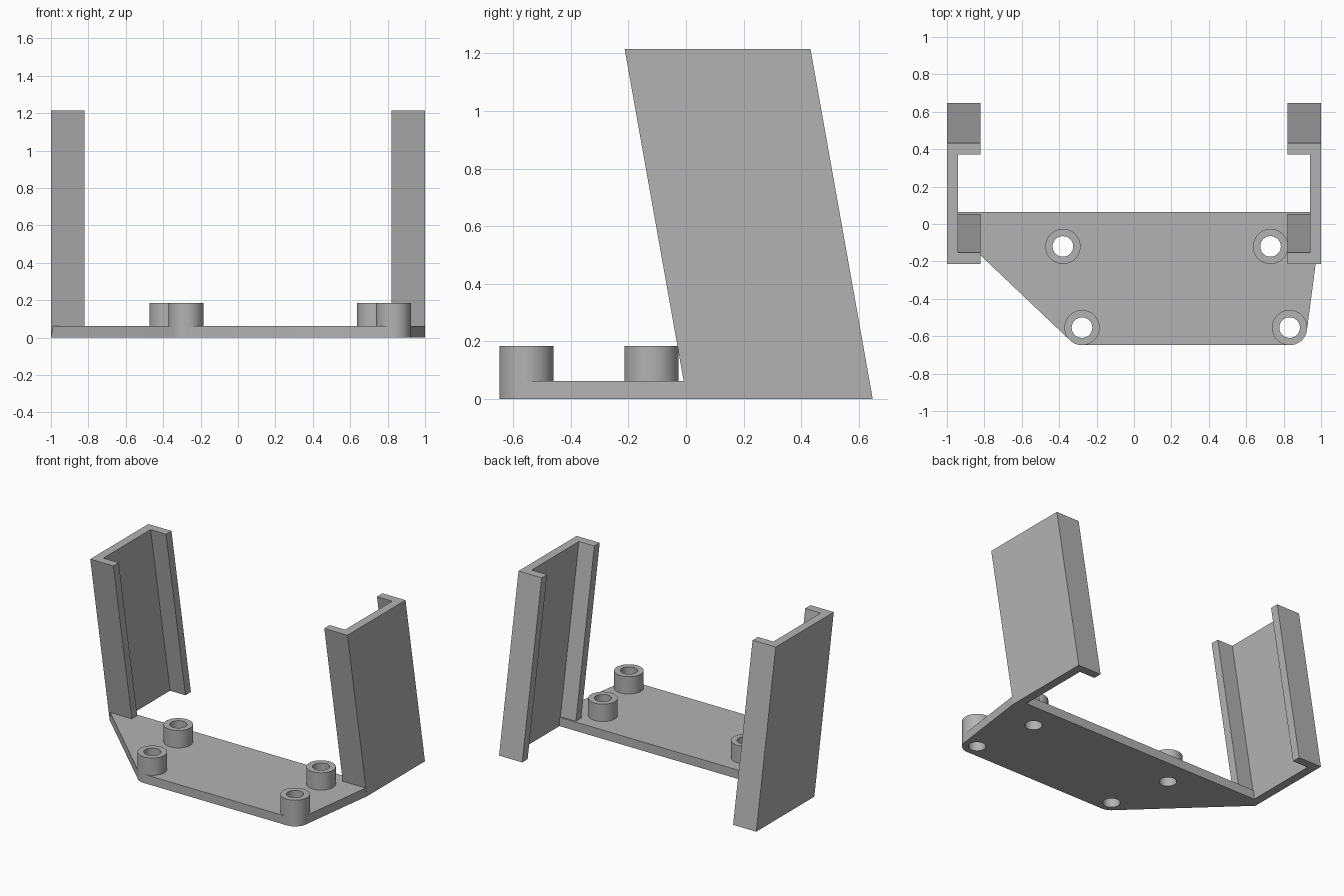
import bpy, bmesh
from math import cos, sin, radians

cube = bpy.data.objects.get("Cube")
if cube:
    bpy.data.objects.remove(cube, do_unlink=True)

PLATE_H, BOSS_H, LEG_H = 0.062, 0.184, 1.215
BOSS_R, HOLE_R = 0.094, 0.055
WALL = 0.06
FRONT, BACK, LEAN = 0.003, 0.648, -0.216
POSTS = [(-0.38, -0.12), (0.73, -0.12), (-0.278, -0.554), (0.832, -0.554)]

grey = bpy.data.materials.new("grey plastic")
grey.use_nodes = True
colour = (0.45, 0.45, 0.45, 1)
grey.diffuse_color = colour
grey.node_tree.nodes["Principled BSDF"].inputs["Base Color"].default_value = colour


def prism(name, outline, z0, z1, lean=0.0):
    """Extrude a plan outline upward, shifting the top in y by lean."""
    bm = bmesh.new()
    base = bm.faces.new([bm.verts.new((x, y, z0)) for x, y in outline])
    top = bmesh.ops.extrude_face_region(bm, geom=[base])["geom"]
    for v in top:
        if isinstance(v, bmesh.types.BMVert):
            v.co.y += lean
            v.co.z = z1
    bmesh.ops.recalc_face_normals(bm, faces=bm.faces)
    mesh = bpy.data.meshes.new(name)
    bm.to_mesh(mesh)
    bm.free()
    mesh.materials.append(grey)
    obj = bpy.data.objects.new(name, mesh)
    bpy.context.collection.objects.link(obj)
    return obj


def arc(centre, r, a0, a1, n):
    angles = [radians(a0 + (a1 - a0) * i / n) for i in range(n + 1)]
    return [(centre[0] + r * cos(a), centre[1] + r * sin(a)) for a in angles]


def circle(centre, r, n=64):
    return arc(centre, r, 0, 360, n)[:-1]


# Base plate with two rounded front corners
corner_r = BOSS_R - 0.0005
outline = [(0.98, FRONT + WALL), (-0.98, FRONT + WALL), (-1, FRONT)]
outline += arc(POSTS[2], corner_r, 226.6, 270, 12)
outline += arc(POSTS[3], corner_r, 270, 352.5, 20)
outline += [(1, FRONT)]
bracket = prism("mounting_bracket", outline, 0, PLATE_H)

# Leaning C-shaped channels, opening toward each other
parts = []
for side, name in ((1, "left_channel"), (-1, "right_channel")):
    section = [(1, FRONT), (1, BACK), (0.82, BACK), (0.82, BACK - WALL),
               (1 - WALL, BACK - WALL), (1 - WALL, FRONT + WALL),
               (0.82, FRONT + WALL), (0.82, FRONT)]
    parts.append((prism(name, [(side * x, y) for x, y in section],
                        0, LEG_H, LEAN), "UNION"))

# Standoffs, then the screw holes through standoffs and plate
for p in POSTS:
    parts.append((prism("standoff", circle(p, BOSS_R), 0, BOSS_H), "UNION"))
for p in POSTS:
    parts.append((prism("screw_hole_cutter", circle(p, HOLE_R), -0.1, 0.3), "DIFFERENCE"))

for part, operation in parts:
    part.hide_render = True
    mod = bracket.modifiers.new(part.name, "BOOLEAN")
    mod.object = part
    mod.operation = operation
    mod.solver = "EXACT"

# Apply the joins and discard the helpers
bpy.context.view_layer.objects.active = bracket
bracket.select_set(True)
for mod in list(bracket.modifiers):
    bpy.ops.object.modifier_apply(modifier=mod.name)
for part, operation in parts:
    bpy.data.objects.remove(part, do_unlink=True)
bpy.ops.object.shade_smooth_by_angle(angle=radians(30))
